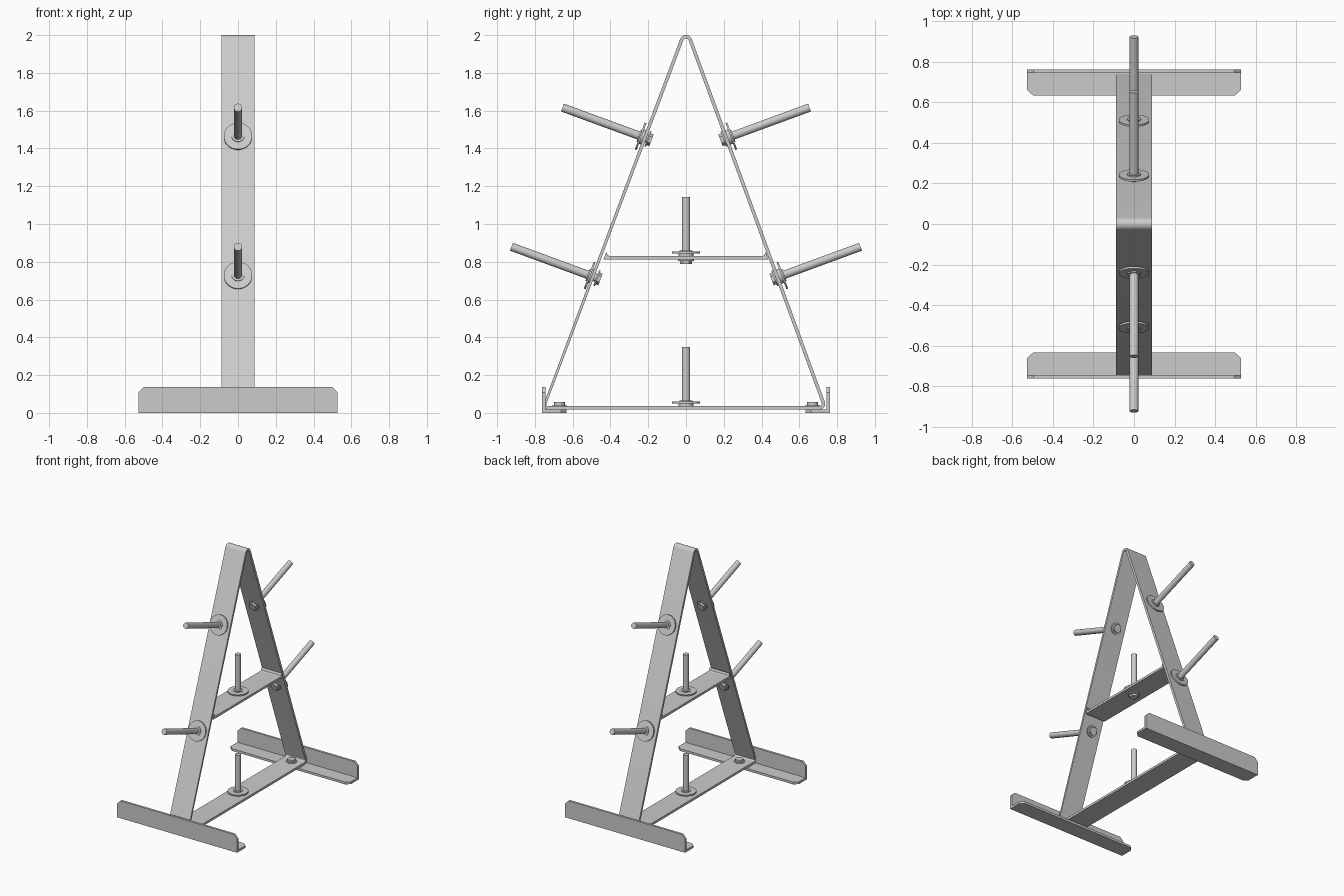
import bpy, bmesh, math
from mathutils import Vector, Matrix

if "Cube" in bpy.data.objects:
    bpy.data.objects.remove(bpy.data.objects["Cube"])

T = 0.018                      # strap thickness
W = 0.088                      # strap half width
APEX, FOOT, BASE = 2.063, 0.75, 0.018
A = math.atan2(FOOT, APEX - BASE)   # leg lean


def finish(name, bm, smooth=True):
    bmesh.ops.recalc_face_normals(bm, faces=bm.faces)
    me = bpy.data.meshes.new(name)
    bm.to_mesh(me)
    bm.free()
    ob = bpy.data.objects.new(name, me)
    bpy.context.collection.objects.link(ob)
    if smooth:
        bpy.ops.object.select_all(action='DESELECT')
        ob.select_set(True)
        bpy.context.view_layer.objects.active = ob
        bpy.ops.object.shade_smooth_by_angle(angle=math.radians(30))
    return ob


def stack(name, parts, matrix):
    """Coaxial cylinders given as (radius, z0, z1, sides)."""
    bm = bmesh.new()
    for r, z0, z1, n in parts:
        bmesh.ops.create_cone(bm, cap_ends=True, segments=n, radius1=r, radius2=r, depth=z1 - z0,
                              matrix=matrix @ Matrix.Translation((0, 0, (z0 + z1) / 2)))
    return finish(name, bm)


def prism(name, pts, half):
    """Side profile (y, z) extruded along x."""
    bm = bmesh.new()
    f = bm.faces.new([bm.verts.new((-half, y, z)) for y, z in pts])
    ex = bmesh.ops.extrude_face_region(bm, geom=[f])
    bmesh.ops.translate(bm, vec=(2 * half, 0, 0),
                        verts=[v for v in ex['geom'] if isinstance(v, bmesh.types.BMVert)])
    return finish(name, bm, False)


# Bent strap frame: rounded triangle, outer and inner loops
def ring(inset):
    pts = []
    corners = [((0, APEX), 0.033, math.pi - A, A),
               ((FOOT, BASE), 0.03, A, -math.pi / 2),
               ((-FOOT, BASE), 0.03, -math.pi / 2, -math.pi - A + 2 * A - 2 * A + 2 * A)]
    for (y, z), r, a0, a1 in corners:
        half = (a0 - a1) / 2
        mid = (a0 + a1) / 2
        d = r / math.cos(half)
        cy, cz = y - d * math.cos(mid), z - d * math.sin(mid)
        for i in range(11):
            a = a0 + (a1 - a0) * i / 10
            pts.append((cy + (r - inset) * math.cos(a), cz + (r - inset) * math.sin(a)))
    return pts


bm = bmesh.new()
loops = [[bm.verts.new((x, y, z)) for y, z in ring(i)]
         for x, i in ((-W, 0), (W, 0), (W, T), (-W, T))]
n = len(loops[0])
for k in range(4):
    a, b = loops[k], loops[(k + 1) % 4]
    for i in range(n):
        j = (i + 1) % n
        bm.faces.new((a[i], a[j], b[j], b[i]))
finish("strap_frame", bm)

# Middle shelf with small welded ends
prism("middle_shelf", [(-0.437, 0.812), (0.437, 0.812), (0.422, 0.853), (0.415, 0.835), (0.405, 0.83),
                       (-0.405, 0.83), (-0.415, 0.835), (-0.422, 0.853)], W)

for s, side in ((-1, "front"), (1, "back")):
    # Angle-iron foot with clipped corners
    bm = bmesh.new()
    L, H, C = 0.527, 0.138, 0.03
    flange = [(-L, 0), (L, 0), (L, H - C), (L - C, H), (-L + C, H), (-L, H - C)]
    for to3d, off in ((lambda x, h: (x, s * 0.763, h), Vector((0, -s * T, 0))),
                      (lambda x, h: (x, s * (0.763 - h * 0.94), 0), Vector((0, 0, T)))):
        f = bm.faces.new([bm.verts.new(to3d(x, h)) for x, h in flange])
        ex = bmesh.ops.extrude_face_region(bm, geom=[f])
        bmesh.ops.translate(bm, vec=off,
                            verts=[v for v in ex['geom'] if isinstance(v, bmesh.types.BMVert)])
    finish(side + "_foot", bm, False)
    # Foot bolt
    stack(side + "_foot_bolt", [(0.038, 0, 0.007, 32), (0.029, 0.007, 0.022, 32)],
          Matrix.Translation((0, s * 0.67, BASE + T)))


# Plate pegs: rod, hub, washer, collar, plus washer and nut behind the strap
def peg(name, loc, length, tilt=0.0, nut=True):
    parts = [(0.022, -T, length, 32), (0.04, 0, 0.014, 32),
             (0.075, 0.014, 0.024, 48), (0.034, 0.024, 0.03, 32)]
    if nut:
        parts += [(0.043, -T - 0.008, -T, 32), (0.033, -T - 0.024, -T - 0.008, 6)]
    stack(name, parts, Matrix.Translation(loc) @ Matrix.Rotation(tilt, 4, 'X'))


peg("lower_upright_peg", (0, 0, BASE + T), 0.313, nut=False)
peg("upper_upright_peg", (0, 0, 0.83), 0.313)
for s, side in ((-1, "front"), (1, "back")):
    for z, level in ((0.721, "lower"), (1.458, "upper")):
        y = (APEX - z) * math.tan(A)
        peg(f"{side}_{level}_peg", (0, s * y, z), 0.46, -s * (math.pi / 2 - A))
